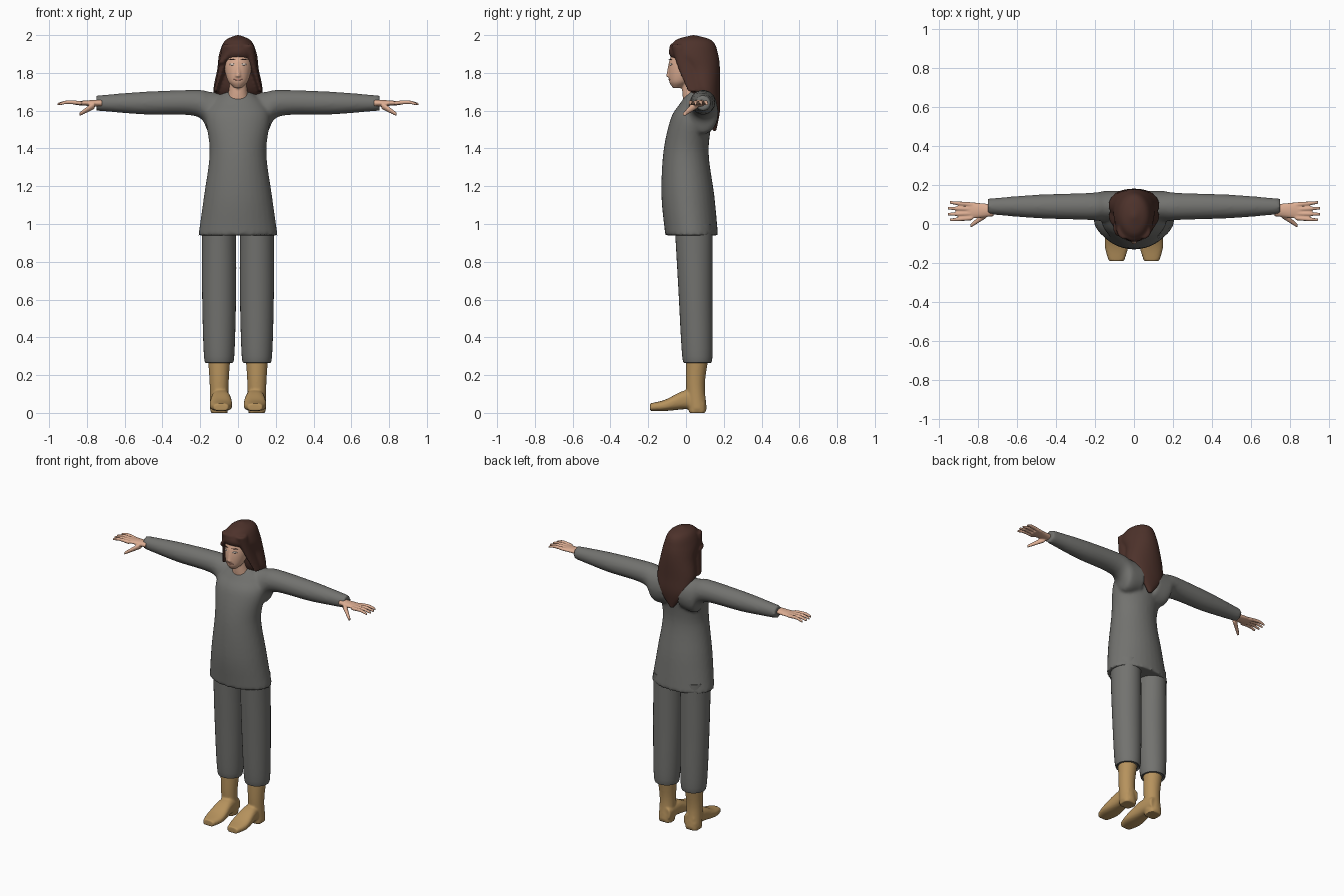
import bpy
import bmesh
import math
from mathutils import Vector

if "Cube" in bpy.data.objects:
    bpy.data.objects.remove(bpy.data.objects["Cube"])


def material(name, *colour):
    mat = bpy.data.materials.new(name)
    mat.use_nodes = True
    mat.diffuse_color = (*colour, 1)
    shader = mat.node_tree.nodes["Principled BSDF"]
    shader.inputs["Base Color"].default_value = (*colour, 1)
    return mat


cloth = material("grey cloth", .17, .17, .16)
hair_brown = material("dark brown hair", .075, .032, .024)
skin = material("skin", .72, .42, .29)
leather = material("tan leather", .47, .29, .11)
lip_pink = material("lip pink", .55, .24, .18)
eye_white = material("eye white", .75, .65, .58)


def spline(rings, steps=6):
    """Interpolate the rings smoothly; a ring without a depth is round."""
    keys = [Vector(ring if len(ring) == 4 else (*ring, ring[-1])) for ring in rings]
    first = keys[0] + keys[0] - keys[1]
    last = keys[-1] + keys[-1] - keys[-2]
    keys = [first, *keys, last]
    for before, start, end, after in zip(keys, keys[1:], keys[2:], keys[3:]):
        leave = (end - before) / 2
        arrive = (after - start) / 2
        for step in range(steps):
            t = step / steps
            ease = t * t * (3 - t - t)
            yield (start.lerp(end, ease) + leave * t * (1 - t) ** 2
                   - arrive * t * t * (1 - t))
    yield end


def loft(bm, axis, rings, base=(0, 0), side=1, lean=0, power=2, sides=32):
    """Skin rings of (place on axis, shift, width, depth) around a base line.

    The shift moves the second cross direction and the lean slants the first.
    """
    loops = []
    for place, shift, width, depth in spline(rings):
        loop = []
        for i in range(sides):
            angle = math.tau * i / sides
            c, s = math.cos(angle), math.sin(angle)
            u = math.copysign(abs(c) ** (2 / power), c) * max(width, .002)
            v = math.copysign(abs(s) ** (2 / power), s) * max(depth, .002)
            u += base[0] + lean * (place - rings[0][0])
            v += base[1] + shift
            x, y, z = {"x": (place, u, v), "y": (u, place, v), "z": (u, v, place)}[axis]
            loop.append(bm.verts.new((x * side, y, z)))
        loops.append(loop)
    for low, high in zip(loops, loops[1:]):
        for i in range(sides):
            bm.faces.new((low[i - 1], low[i], high[i], high[i - 1]))
    bm.faces.new(loops[0])
    bm.faces.new(loops[-1])


def build(name, mat, *parts, voxel=0, relax=3):
    """Loft the parts into one object, fused into one skin if voxel is set."""
    bm = bmesh.new()
    for part in parts:
        loft(bm, **part)
    bmesh.ops.recalc_face_normals(bm, faces=bm.faces)
    mesh = bpy.data.meshes.new(name)
    bm.to_mesh(mesh)
    bm.free()
    mesh.materials.append(mat)
    obj = bpy.data.objects.new(name, mesh)
    bpy.context.collection.objects.link(obj)
    if voxel:
        fuse = obj.modifiers.new("fuse", "REMESH")
        fuse.mode = "VOXEL"
        fuse.voxel_size = voxel
        fuse.use_smooth_shade = True
        soften = obj.modifiers.new("soften", "SMOOTH")
        soften.iterations = relax
    bpy.ops.object.select_all(action="DESELECT")
    obj.select_set(True)
    bpy.context.view_layer.objects.active = obj
    bpy.ops.object.shade_smooth_by_angle(angle=math.radians(50))


def build_pair(name, mat, *parts, **options):
    """Build the left part and its mirror image on the right."""
    for label, side in (("left", 1), ("right", -1)):
        mirrored = [dict(part, side=side) for part in parts]
        build(f"{label}_{name}", mat, *mirrored, **options)


def spindle(start, end, radius):
    """Rings of a thin shape that swells in the middle."""
    return [(start, 0, radius / 3), ((start + end) / 2, 0, radius), (end, 0, radius / 3)]


# Tunic: torso and both sleeves fused together
torso = dict(axis="z", rings=[
    (.94, .03, .21, .14), (1.15, .01, .18, .14), (1.38, 0, .15, .12),
    (1.56, .03, .17, .11), (1.64, .06, .14, .09), (1.7, .06, .07, .05)])
sleeve = dict(axis="x", base=(.09, 1.64), rings=[
    (.05, -.05, .08, .1), (.15, -.05, .08, .11), (.22, 0, .07), (.5, 0, .06), (.75, 0, .04)])
build("tunic", cloth, torso, sleeve, dict(sleeve, side=-1), voxel=.01, relax=5)

# Trouser legs, gathered at the ankle
leg = dict(axis="z", base=(.1, 0), rings=[
    (.27, .06, .06), (.3, .06, .08), (.65, .05, .09), (1, .04, .09, .1)])
build_pair("trouser_leg", cloth, leg)

# Boots: shaft, foot and heel
shaft = dict(axis="z", base=(.1, 0), rings=[(.02, .06, .05), (.15, .05, .05), (.3, .06, .06)])
foot = dict(axis="y", base=(.09, 0), power=2.6, rings=[
    (-.19, .03, .04, .02), (-.11, .04, .06, .03), (0, .07, .05), (.1, .06, .04)])
heel = dict(axis="z", base=(.1, .06), power=3, rings=[(0, 0, .045), (.05, 0, .045)])
build_pair("boot", leather, shaft, foot, heel, voxel=.007)

# Hands: palm, thumb and four spread fingers
palm = dict(axis="x", base=(.07, 1.64), rings=[(.72, 0, .03, .02), (.86, 0, .045, .01)])
thumb = dict(axis="x", base=(.05, 1.64), lean=-.75, rings=[(.76, -.01, .02), (.84, -.06, .01)])
fingers = []
for k in range(4):
    reach = .96 - abs(k - 1.5) / 100
    fingers.append(dict(axis="x", base=(.03 + k * .023, 1.64), lean=k * .06 - .08,
                        rings=[(.83, 0, .011), (.9, .005, .01), (reach, -.005, .007)]))
build_pair("hand", skin, palm, thumb, *fingers, voxel=.0045, relax=2)

# Head with neck and nose
skull = dict(axis="z", rings=[
    (1.72, -.05, .02), (1.76, -.03, .055, .06), (1.85, 0, .075, .09), (1.95, .02, .06, .08)])
neck = dict(axis="z", rings=[(1.62, .04, .07, .05), (1.7, .03, .05), (1.78, .03, .05)])
nose = dict(axis="z", base=(0, -.09), rings=[(1.78, 0, .015), (1.86, .005, .006)])
build("head", skin, skull, neck, nose, voxel=.006, relax=2)

# Lips, eyes and eyebrows
build("lips", lip_pink, dict(axis="x", base=(-.086, 1.765), rings=spindle(-.025, .025, .006)))
face_slant = dict(axis="x", lean=.4)
build_pair("eye", eye_white, dict(face_slant, base=(-.086, 1.845), rings=spindle(.016, .046, .006)))
build_pair("eyebrow", hair_brown, dict(face_slant, base=(-.09, 1.87), rings=spindle(.014, .05, .003)))

# Long hair: main mass tapering down the back, side locks and a swept fringe
mass = dict(axis="z", rings=[
    (1.49, .15, .01), (1.6, .15, .09, .03), (1.7, .1, .13, .08), (1.82, .08, .11, .1),
    (1.9, .04, .1, .13), (1.97, .04, .07, .1), (2, .04, .01)])
side_lock = dict(axis="z", base=(.12, 0), lean=-.3, rings=[
    (1.7, .04, .01, .03), (1.82, .01, .02, .05), (1.95, -.04, .04)])
fringe = dict(axis="z", base=(.09, 0), lean=-.9, side=-1, rings=[
    (1.85, -.02, .02, .04), (1.95, -.05, .04)])
build("hair", hair_brown, mass, side_lock, dict(side_lock, side=-1), fringe, voxel=.008)
